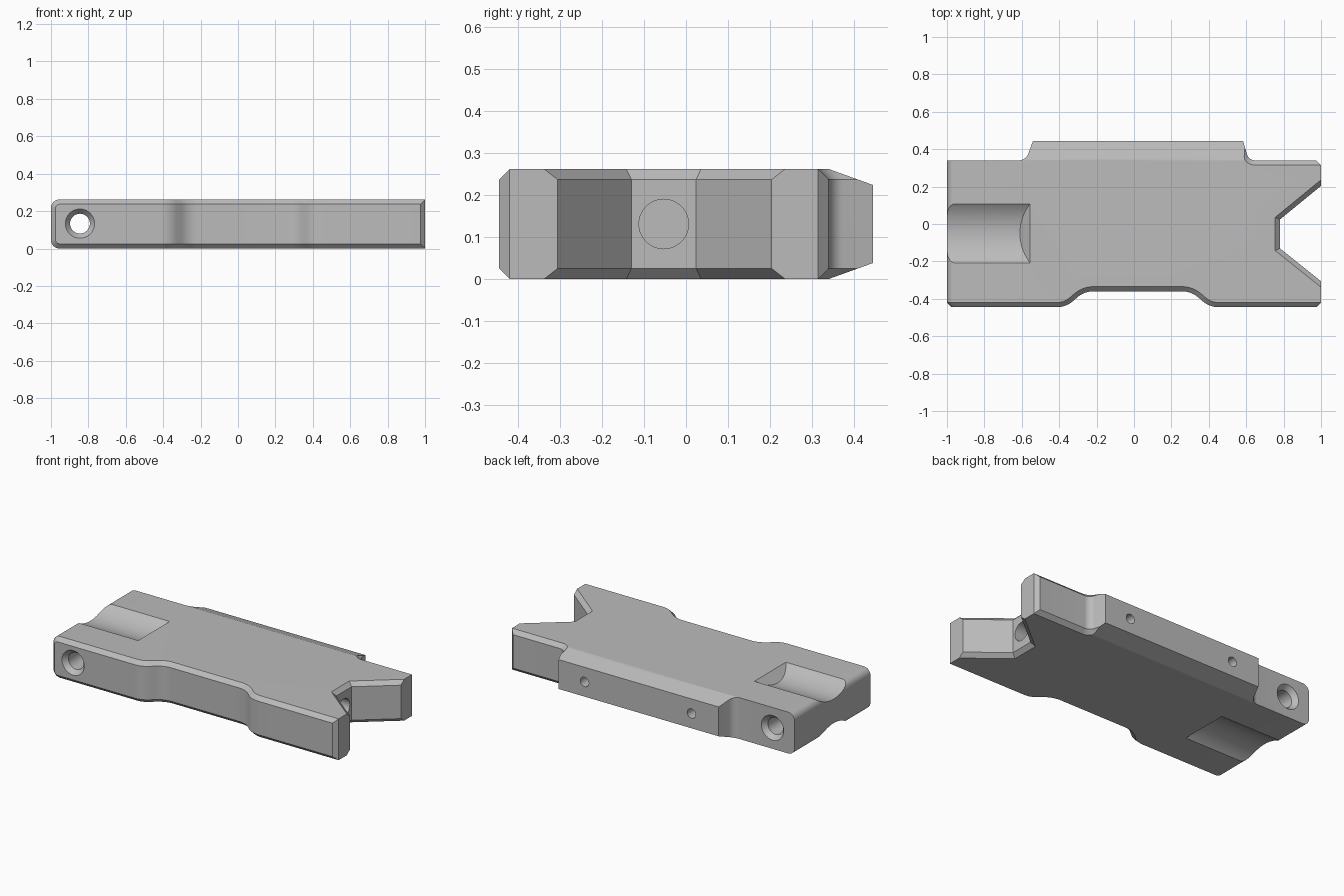
import bpy, bmesh
from math import pi, cos, sin, tan
from mathutils import Vector

if "Cube" in bpy.data.objects:
    bpy.data.objects.remove(bpy.data.objects["Cube"])

H = 0.262          # block height
MID = H / 2
FRONT, BACK, LEDGE = -0.445, 0.34, 0.445

grey = bpy.data.materials.new("satin_grey")
grey.use_nodes = True
grey.diffuse_color = (0.5, 0.5, 0.5, 1)
grey.node_tree.nodes["Principled BSDF"].inputs["Base Color"].default_value = (0.5, 0.5, 0.5, 1)


def rounded(corners, steps=8):
    """Outline points with each (x, y, radius) corner rounded."""
    out = []
    for i, (x, y, r) in enumerate(corners):
        p = Vector((x, y))
        if not r:
            out.append(p)
            continue
        a = (Vector(corners[i - 1][:2]) - p).normalized()
        b = (Vector(corners[(i + 1) % len(corners)][:2]) - p).normalized()
        half = a.angle(b) / 2
        centre = p + (a + b).normalized() * r / sin(half)
        start = p + a * r / tan(half) - centre
        turn = (pi - 2 * half) * (-1 if a.x * b.y - a.y * b.x > 0 else 1)
        for k in range(steps + 1):
            t = -turn * k / steps
            c, s = cos(t), sin(t)
            q = Vector((c * start.x + s * start.y, c * start.y - s * start.x))
            out.append(centre + q)
    return out


def loft(name, rings):
    """Closed solid through matching rings of points."""
    bm = bmesh.new()
    rows = [[bm.verts.new(p) for p in ring] for ring in rings]
    n = len(rows[0])
    for lo, hi in zip(rows, rows[1:]):
        for i in range(n):
            j = (i + 1) % n
            bm.faces.new((lo[i], lo[j], hi[j], hi[i]))
    bm.faces.new(rows[0][::-1])
    bm.faces.new(rows[-1])
    bmesh.ops.recalc_face_normals(bm, faces=bm.faces)
    mesh = bpy.data.meshes.new(name)
    bm.to_mesh(mesh)
    bm.free()
    obj = bpy.data.objects.new(name, mesh)
    bpy.context.collection.objects.link(obj)
    mesh.materials.append(grey)
    return obj


def rod(name, axis, sections, u, z, n=40):
    """Turned cutter along x or y; sections are (position, radius)."""
    rings = []
    for pos, r in sections:
        ring = [(u + r * cos(2 * pi * k / n), z + r * sin(2 * pi * k / n)) for k in range(n)]
        rings.append([(pos, a, b) if axis == "x" else (a, pos, b) for a, b in ring])
    return loft(name, rings)


# Plate outline, anticlockwise from the front left corner
outline = rounded([
    (-1, FRONT, 0), (-0.365, FRONT, 0.13), (-0.265, -0.36, 0.13),
    (0.305, -0.36, 0.13), (0.405, FRONT, 0.13), (1, FRONT, 0),
    (1, -0.306, 0), (0.78, -0.13, 0), (0.78, 0.024, 0), (1, 0.204, 0),
    (1, BACK, 0), (0.613, BACK, 0.045), (0.583, LEDGE, 0),
    (-0.54, LEDGE, 0), (-0.578, BACK, 0.055), (-1, BACK, 0)])
body = loft("notched_plate", [[(p.x, p.y, z) for p in outline] for z in (0, H)])

bm = bmesh.new()
bm.from_mesh(body.data)

# Rounded left end
ends = [e for e in bm.edges
        if all(v.co.x < -0.99 for v in e.verts) and abs(e.verts[0].co.z - e.verts[1].co.z) < 0.01]
bmesh.ops.bevel(bm, geom=ends, offset=0.045, segments=8, profile=0.5, affect='EDGES')
bm.normal_update()


def chamfered(face):
    """Front wall, notch walls and the right part of the back wall."""
    c, n = face.calc_center_median(), face.normal
    if abs(n.z) > 0.1:
        return False
    front = n.y < -0.1 and c.y < -0.34
    notch = 0.7 < c.x < 0.95 and -0.3 < c.y < 0.2
    back = n.y > 0.1 and c.x > 0.59 and c.y > 0.3
    return front or notch or back


edges = []
for e in bm.edges:
    if sum(chamfered(f) for f in e.link_faces) != 1:
        continue
    a, b = (v.co for v in e.verts)
    upright = abs(a.z - b.z) > 0.1
    corner = abs(a.x) > 0.99 and (a.y < -0.4 or a.y > 0.3)
    if not upright or corner:
        edges.append(e)
bmesh.ops.bevel(bm, geom=edges, offset=0.025, segments=1, affect='EDGES', clamp_overlap=False)
bmesh.ops.recalc_face_normals(bm, faces=bm.faces)
bm.to_mesh(body.data)
bm.free()

cutters = []

# Sloped top and bottom of the back ledge, and the shallow cable troughs
for side in (1, -1):
    def up(z):
        return MID + side * (z - MID)
    wedge = [(BACK, H), (LEDGE + 0.1, H - 0.074), (LEDGE + 0.1, H + 0.1), (BACK, H + 0.1)]
    cutters.append(loft("ledge_slope", [[(x, y, up(z)) for y, z in wedge] for x in (-0.8, 0.8)]))

    floor, r = H - 0.055, 0.255
    trough = rod("trough", "x", [(-1.2, r), (-0.61, r)], -0.05, floor + r, 96)
    for v in trough.data.vertices:
        if v.co.x > -1:
            v.co.x += v.co.z - floor
        v.co.z = up(v.co.z)
    if side < 0:
        trough.data.flip_normals()
    cutters.append(trough)

# Cross hole, countersunk at both ends
cutters.append(rod("cross_hole", "y", [
    (FRONT - 0.02, 0.095), (FRONT + 0.03, 0.053),
    (BACK - 0.03, 0.053), (BACK + 0.02, 0.095)], -0.845, 0.133))
# Blind hole in the notch and two in the ledge
cutters.append(rod("notch_hole", "x", [(0.4, 0.059), (0.9, 0.059)], -0.053, MID))
for x in (0.4, -0.35):
    cutters.append(rod("ledge_hole", "y", [(0.25, 0.03), (0.5, 0.03)], x, MID, 24))

bpy.ops.object.select_all(action='DESELECT')
bpy.context.view_layer.objects.active = body
body.select_set(True)
for cutter in cutters:
    mod = body.modifiers.new("cut", 'BOOLEAN')
    mod.operation = 'DIFFERENCE'
    mod.solver = 'EXACT'
    mod.object = cutter
    bpy.ops.object.modifier_apply(modifier=mod.name)
    bpy.data.objects.remove(cutter)
bpy.ops.object.shade_smooth_by_angle(angle=0.45)
